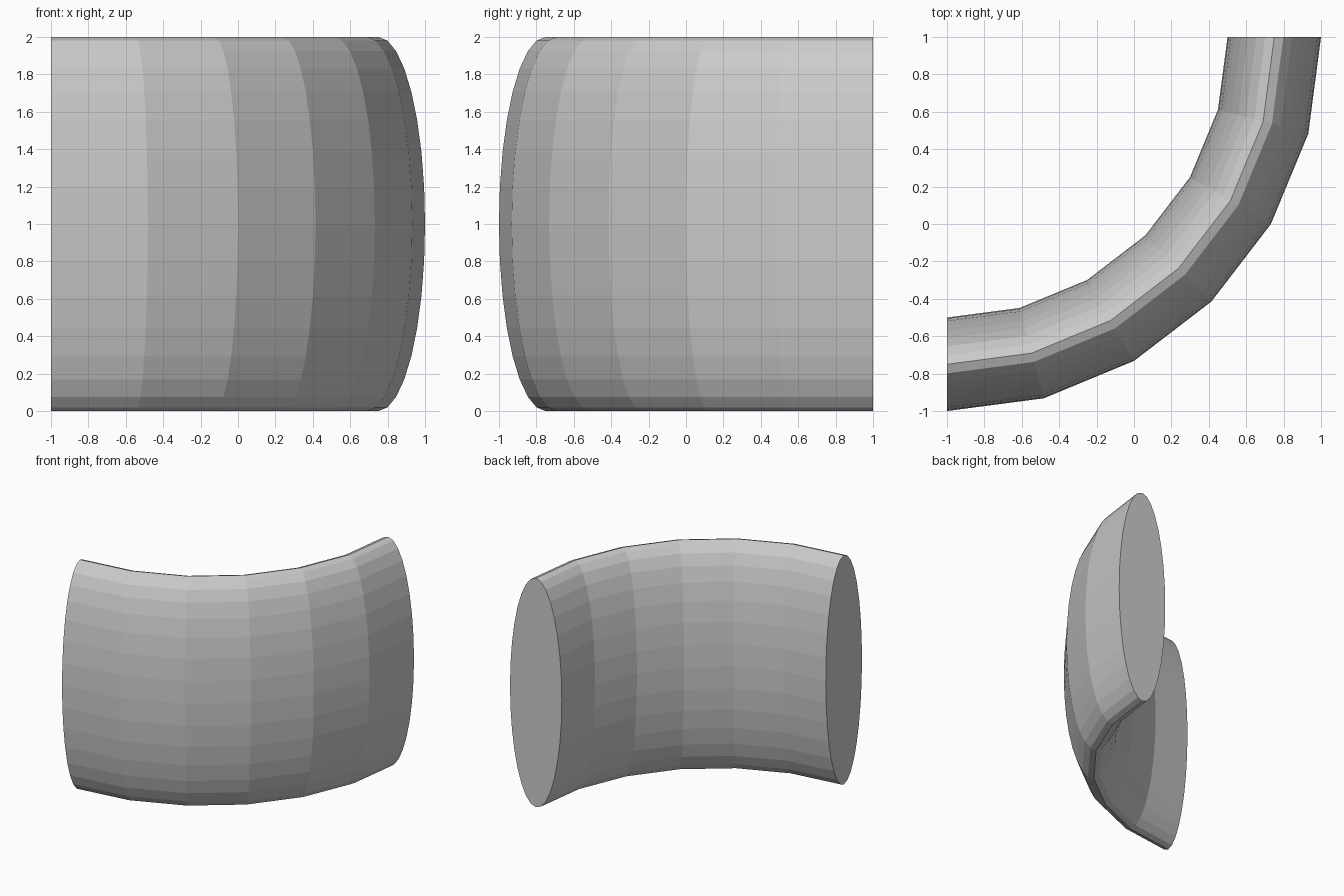
import bpy, bmesh
from math import sin, cos, pi
from mathutils import Vector

if "Cube" in bpy.data.objects:
    bpy.data.objects.remove(bpy.data.objects["Cube"])

SIDES, STEPS = 32, 6
PIVOT = Vector((-1, 1, 0))
MID_RADIUS, HALF_WIDTH, HALF_HEIGHT = 1.75, 0.25, 1.0

bm = bmesh.new()

# elliptical end profile standing in the plane x = -1
ring = []
for i in range(SIDES):
    a = 2 * pi * i / SIDES
    ring.append(bm.verts.new((-1, 1 - MID_RADIUS + HALF_WIDTH * sin(a),
                              1 + HALF_HEIGHT * cos(a))))
start_cap = bm.faces.new(ring)

# sweep a quarter turn; the duplicated face closes the far end
edges = list(start_cap.edges)
result = bmesh.ops.spin(bm, geom=edges, cent=PIVOT, axis=(0, 0, 1),
                        angle=pi / 2, steps=STEPS)
end_edges = [g for g in result["geom_last"] if isinstance(g, bmesh.types.BMEdge)]
bmesh.ops.contextual_create(bm, geom=end_edges)
bmesh.ops.recalc_face_normals(bm, faces=bm.faces)

mesh = bpy.data.meshes.new("curved_elliptical_bar")
bm.to_mesh(mesh)
bm.free()
obj = bpy.data.objects.new("curved_elliptical_bar", mesh)
bpy.context.collection.objects.link(obj)
